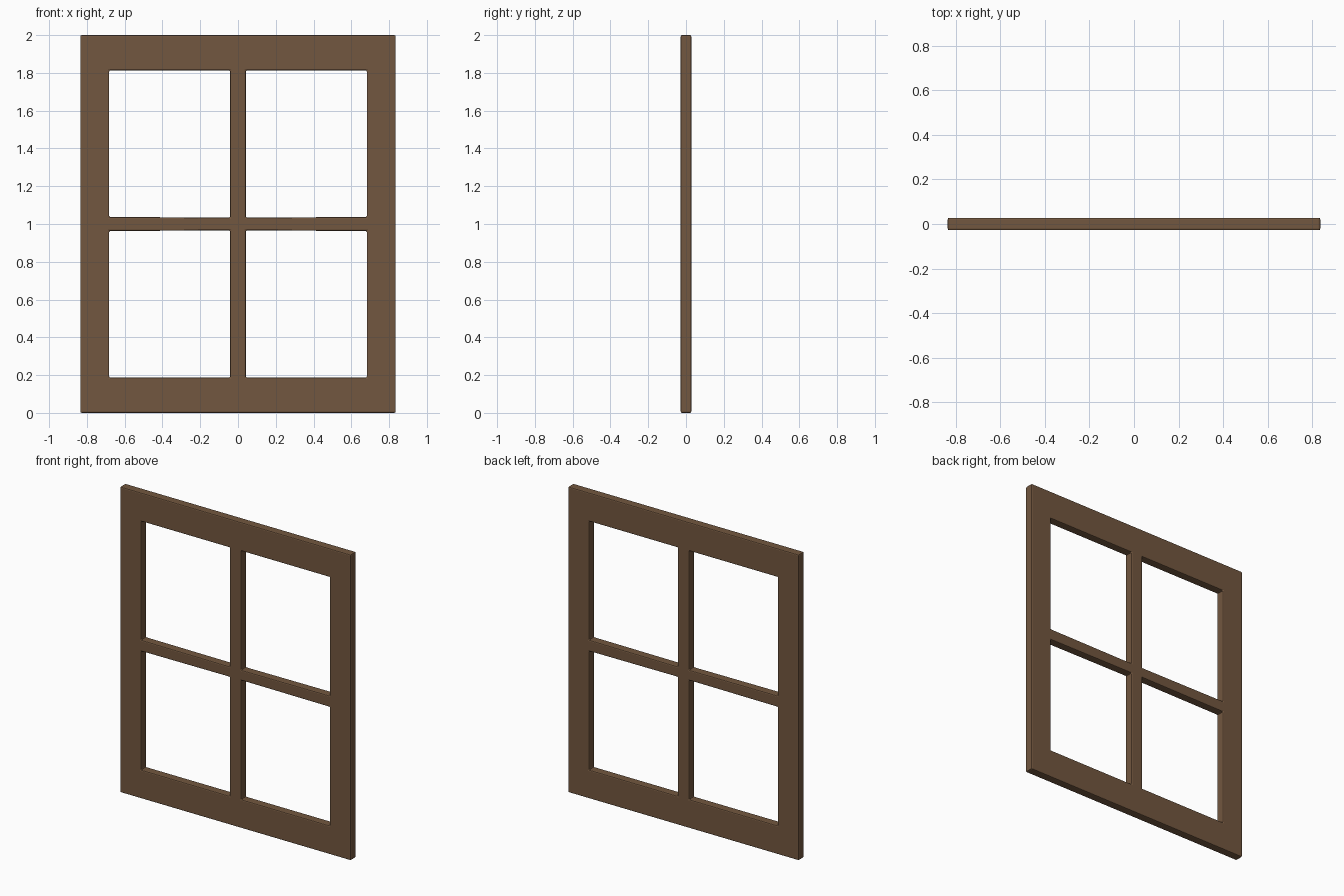
import bpy
import bmesh

if "Cube" in bpy.data.objects:
    bpy.data.objects.remove(bpy.data.objects["Cube"])

W, H, D = 0.835, 2.0, 0.056          # half width, height, depth
xs = [-W, -0.682, -0.042, 0.042, 0.682, W]
zs = [0.0, 0.187, 0.966, 1.034, 1.813, H]

# Four-pane lattice: a 5 x 5 cell grid with the panes left open
bm = bmesh.new()
grid = []
for i, x in enumerate(xs):
    column = []
    for j, z in enumerate(zs):
        # the crossbar is slightly thicker where it meets the stiles
        if i in (0, 1, 4, 5) and j in (2, 3):
            z += 0.003 if j == 3 else -0.003
        column.append(bm.verts.new((x, -D / 2, z)))
    grid.append(column)
for i in range(5):
    for j in range(5):
        if i in (1, 3) and j in (1, 3):
            continue
        bm.faces.new((grid[i][j], grid[i + 1][j],
                      grid[i + 1][j + 1], grid[i][j + 1]))

# Give the lattice its depth
ext = bmesh.ops.extrude_face_region(bm, geom=bm.faces[:], use_keep_orig=True)
moved = [g for g in ext["geom"] if isinstance(g, bmesh.types.BMVert)]
bmesh.ops.translate(bm, verts=moved, vec=(0, D, 0))
bmesh.ops.recalc_face_normals(bm, faces=bm.faces[:])

mesh = bpy.data.meshes.new("window_frame")
bm.to_mesh(mesh)
bm.free()
frame = bpy.data.objects.new("window_frame", mesh)
bpy.context.collection.objects.link(frame)

# Softened timber edges
bevel = frame.modifiers.new("edge_bevel", 'BEVEL')
bevel.width = 0.007
bevel.segments = 2
bevel.limit_method = 'ANGLE'
bevel.angle_limit = 0.6

# Brown wood
wood = bpy.data.materials.new("brown_wood")
wood.diffuse_color = (0.17, 0.095, 0.05, 1)
wood.use_nodes = True
wood.node_tree.nodes["Principled BSDF"].inputs["Base Color"].default_value = wood.diffuse_color
mesh.materials.append(wood)
